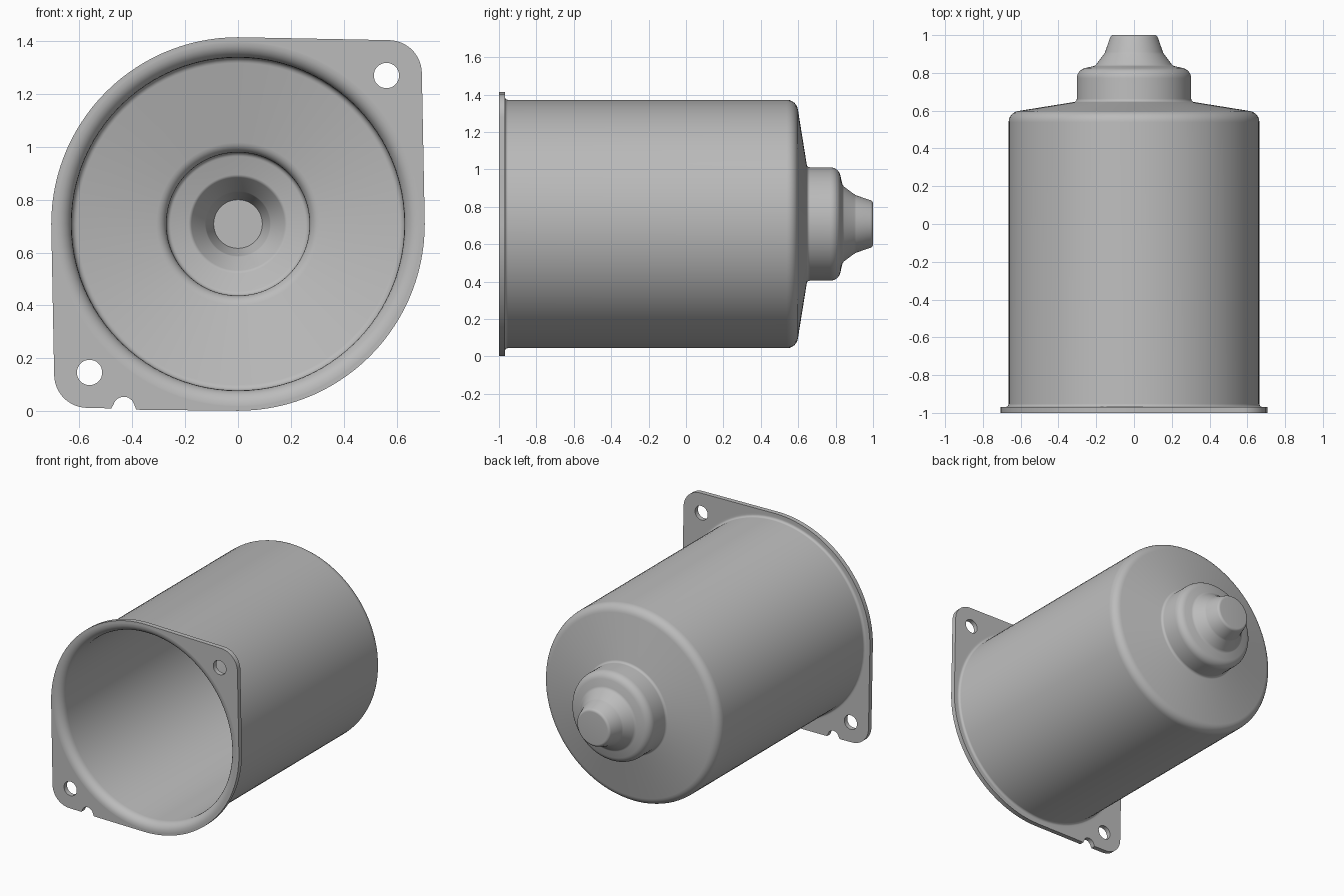
import bpy, bmesh
from math import sin, cos, pi, radians, tan
from mathutils import Vector, Matrix

cube = bpy.data.objects.get("Cube")
if cube:
    bpy.data.objects.remove(cube, do_unlink=True)

AXIS_Z = 0.708
SEGMENTS = 96
FRONT, FLANGE_BACK = -1.0, -0.968
MOUTH = 0.69

grey = bpy.data.materials.new("plain grey")
grey.use_nodes = True
colour = (0.5, 0.5, 0.5, 1)
grey.diffuse_color = colour
grey.node_tree.nodes["Principled BSDF"].inputs["Base Color"].default_value = colour


def arc(cx, cy, r, start, end, steps):
    """Points on a circular arc, angles in degrees."""
    angles = [radians(start + (end - start) * i / steps) for i in range(steps + 1)]
    return [(cx + r * cos(a), cy + r * sin(a)) for a in angles]


def rounded(corners, steps=6):
    """Polyline from (x, y, radius) corners, each corner filleted."""
    pts = []
    for i, (x, y, r) in enumerate(corners):
        p = Vector((x, y))
        if r == 0:
            pts.append(p)
            continue
        a = (Vector(corners[i - 1][:2]) - p).normalized()
        b = (Vector(corners[i + 1][:2]) - p).normalized()
        half = a.angle(b) / 2
        centre = p + (a + b).normalized() * (r / sin(half))
        start = (p + a * (r / tan(half)) - centre).normalized()
        end = (p + b * (r / tan(half)) - centre).normalized()
        for k in range(steps + 1):
            pts.append(centre + start.slerp(end, k / steps) * r)
    return pts


def finish(obj):
    obj.data.materials.clear()
    obj.data.materials.append(grey)
    bpy.ops.object.select_all(action='DESELECT')
    obj.select_set(True)
    bpy.context.view_layer.objects.active = obj
    bpy.ops.object.shade_smooth_by_angle(angle=radians(35))


# Housing: thin stepped shell turned around the y axis, corners are (radius, y, fillet)
outside = [(MOUTH, FLANGE_BACK, 0), (0.664, FLANGE_BACK, 0.016),
           (0.664, 0.59, 0.06), (0.303, 0.648, 0.018), (0.303, 0.815, 0.055),
           (0.205, 0.838, 0.03), (0.155, 0.905, 0.04), (0.122, 1.0, 0.02), (0, 1.0, 0)]
inside = [(0, 0.97, 0), (0.092, 0.97, 0), (0.122, 0.885, 0.03),
          (0.18, 0.805, 0.02), (0.271, 0.785, 0.02), (0.271, 0.622, 0.045),
          (0.63, 0.562, 0.025), (0.63, FRONT, 0.058), (MOUTH, FRONT, 0)]
profile = rounded(outside) + rounded(inside)

bm = bmesh.new()
verts = [bm.verts.new((r, y, 0)) for r, y in profile]
edges = [bm.edges.new((verts[i - 1], v)) for i, v in enumerate(verts)
         if (verts[i - 1].co - v.co).length > 1e-5
         and max(verts[i - 1].co.x, v.co.x) > 1e-5]
bmesh.ops.spin(bm, geom=verts + edges, cent=(0, 0, 0), axis=(0, 1, 0),
               angle=2 * pi, steps=SEGMENTS, use_duplicate=False)
bmesh.ops.remove_doubles(bm, verts=bm.verts, dist=1e-4)
bmesh.ops.recalc_face_normals(bm, faces=bm.faces)
mesh = bpy.data.meshes.new("housing")
bm.to_mesh(mesh)
bm.free()
housing = bpy.data.objects.new("housing", mesh)
housing.location.z = AXIS_Z
bpy.context.collection.objects.link(housing)
finish(housing)

# Flange: round plate with two opposite ears, two bolt holes and a notch
HOLE, EAR, EAR_R = 0.562, 0.57, 0.126
half_outline = (arc(0, 0, 0.707, 90, 180, 30)
                + arc(-EAR, -EAR, EAR_R, 180, 270, 12))
notch = ([(-0.48, -0.698)] + arc(-0.432, -0.695, 0.041, 165, 15, 12)
         + [(-0.385, -0.703)])
outline = half_outline + notch + [(-x, -y) for x, y in half_outline]
loops = [outline, arc(0, 0, MOUTH, 0, 360, SEGMENTS)[:-1]]
loops += [arc(s * HOLE, s * HOLE, 0.048, 0, 360, 32)[:-1] for s in (-1, 1)]

curve = bpy.data.curves.new("flange_outline", 'CURVE')
curve.dimensions = '2D'
curve.fill_mode = 'BOTH'
curve.extrude = (FLANGE_BACK - FRONT) / 2
for loop in loops:
    spline = curve.splines.new('POLY')
    spline.points.add(len(loop) - 1)
    for point, (x, y) in zip(spline.points, loop):
        point.co = (x, y, 0, 1)
    spline.use_cyclic_u = True
shape = bpy.data.objects.new("flange_shape", curve)
bpy.context.collection.objects.link(shape)
bpy.context.view_layer.update()
depsgraph = bpy.context.evaluated_depsgraph_get()
plate = bpy.data.meshes.new_from_object(shape.evaluated_get(depsgraph))
bpy.data.objects.remove(shape, do_unlink=True)

# Stand the plate upright at the mouth of the housing
plate.transform(Matrix.Translation((0, (FRONT + FLANGE_BACK) / 2, AXIS_Z))
                @ Matrix.Rotation(pi / 2, 4, 'X'))
bm = bmesh.new()
bm.from_mesh(plate)
bmesh.ops.remove_doubles(bm, verts=bm.verts, dist=1e-4)
bmesh.ops.recalc_face_normals(bm, faces=bm.faces)
bm.to_mesh(plate)
bm.free()
flange = bpy.data.objects.new("flange", plate)
bpy.context.collection.objects.link(flange)
finish(flange)
